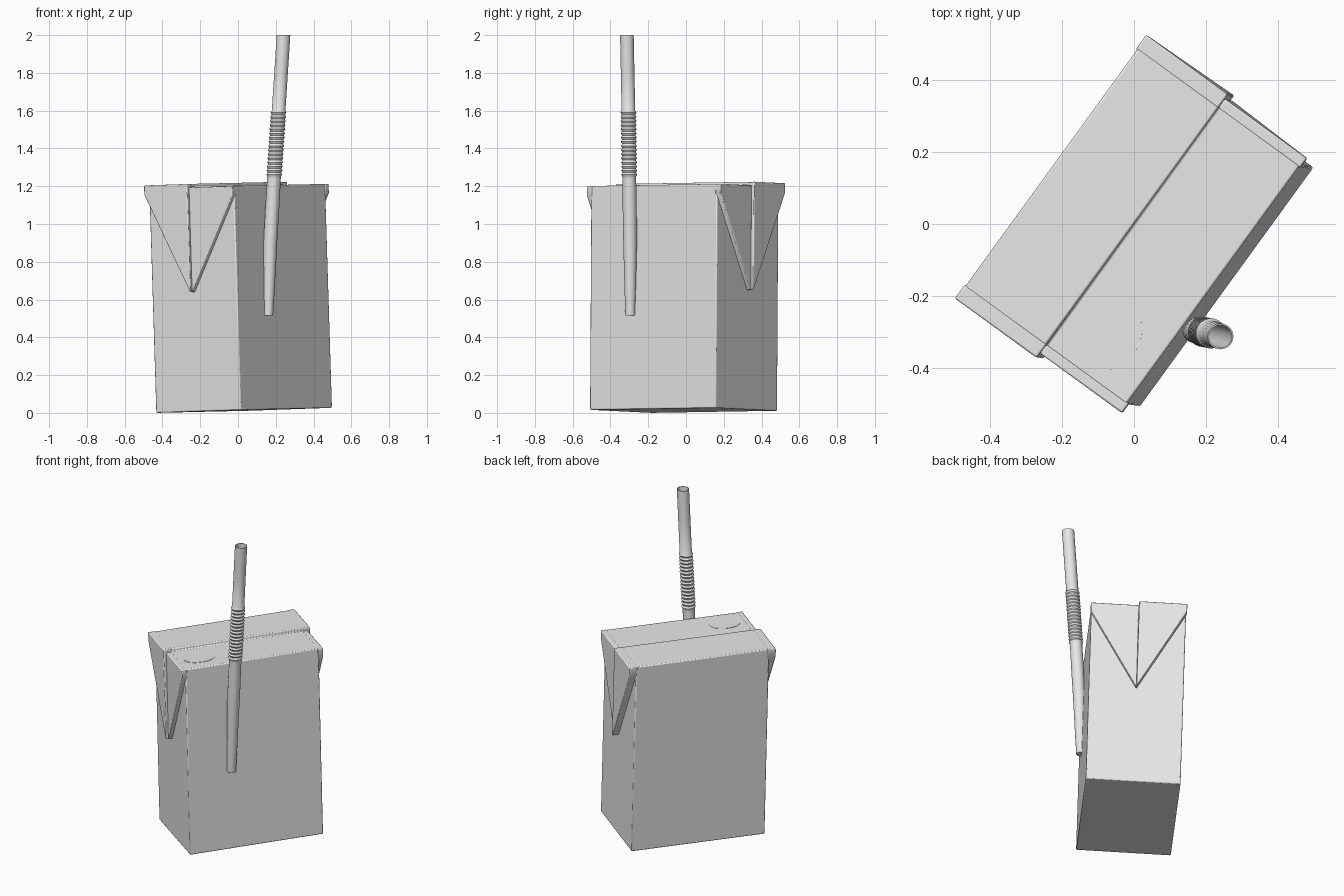
import bpy, bmesh, math
from mathutils import Matrix, Vector

if "Cube" in bpy.data.objects:
    bpy.data.objects.remove(bpy.data.objects["Cube"])

grey = bpy.data.materials.new("light_grey")
grey.diffuse_color = (0.8, 0.8, 0.8, 1)
grey.use_nodes = True
grey.node_tree.nodes["Principled BSDF"].inputs["Base Color"].default_value = grey.diffuse_color

# Carton frame: u = long side, v = short side, w = height, leaning slightly
w = Vector((-0.031, 0.006, 1)).normalized()
u = Vector((0.588, 0.809, 0))
u = (u - w * u.dot(w)).normalized()
v = w.cross(u)
frame = Matrix((u, v, w)).transposed().to_4x4()
frame.translation = (0.0325, -0.013, 0.0135)

HALF_U, HALF_V = 0.4125, 0.278
TOP_BACK, TOP_FRONT = 1.205, 1.186


def finish(name, bm, matrix=None, bevel=0, angle=35):
    bmesh.ops.recalc_face_normals(bm, faces=bm.faces[:])
    mesh = bpy.data.meshes.new(name)
    bm.to_mesh(mesh)
    bm.free()
    if matrix:
        mesh.transform(matrix)
    mesh.materials.append(grey)
    obj = bpy.data.objects.new(name, mesh)
    bpy.context.collection.objects.link(obj)
    if bevel:
        mod = obj.modifiers.new("soft_edges", 'BEVEL')
        mod.width = bevel
        mod.segments = 2
        mod.limit_method = 'ANGLE'
    bpy.ops.object.select_all(action='DESELECT')
    obj.select_set(True)
    bpy.context.view_layer.objects.active = obj
    bpy.ops.object.shade_smooth_by_angle(angle=math.radians(angle))
    return obj


def prism(name, profile, u0, u1, bevel):
    """Extrude a (v, w) outline along the long side of the carton."""
    bm = bmesh.new()
    face = bm.faces.new([bm.verts.new((u0, a, b)) for a, b in profile])
    new = bmesh.ops.extrude_face_region(bm, geom=[face])["geom"]
    bmesh.ops.translate(bm, vec=(u1 - u0, 0, 0),
                        verts=[g for g in new if isinstance(g, bmesh.types.BMVert)])
    return finish(name, bm, frame, bevel)


# Carton body with the stepped top seam
prism("carton_body", [(-HALF_V, 0), (HALF_V, 0), (HALF_V, TOP_BACK), (0, TOP_BACK),
                      (0, TOP_FRONT), (-HALF_V, TOP_FRONT)], -HALF_U, HALF_U, 0.006)

# Folded triangular ears at both ends; the back half is thicker and higher
for end, label in ((-1, "left"), (1, "right")):
    for s, half, top, thick in ((1, "back", TOP_BACK, 0.041), (-1, "front", TOP_FRONT, 0.026)):
        edge = s * (HALF_V + 0.004)
        prism(f"{label}_{half}_ear", [(0, top), (edge, top), (edge, top - 0.05), (0, 0.63)],
              end * (HALF_U - 0.008), end * (HALF_U + thick), 0.005)

# Thin oval straw-hole seal on the front half of the top
bm = bmesh.new()
bmesh.ops.create_cone(bm, cap_ends=True, segments=32, radius1=1, radius2=1, depth=1)
bmesh.ops.transform(bm, verts=bm.verts[:], matrix=Matrix.Translation((-0.285, -0.151, TOP_FRONT))
                    @ Matrix.Diagonal((0.092, 0.06, 0.004, 1)))
finish("straw_hole_seal", bm, frame)

# Straw centre line as (z, x, y)
PATH = [(0.515, 0.160, -0.295), (0.9, 0.171, -0.296), (1.25, 0.191, -0.300),
        (1.6, 0.215, -0.305), (2.0, 0.241, -0.313)]


def centre(z):
    for (z0, x0, y0), (z1, x1, y1) in zip(PATH, PATH[1:]):
        if z <= z1:
            t = (z - z0) / (z1 - z0)
            return x0 + t * (x1 - x0), y0 + t * (y1 - y0)
    return PATH[-1][1:]


# Straw outline: tapered foot, ribbed bend, open top with inner wall
rings = [(0.515, 0.026), (0.65, 0.030), (0.9, 0.036), (1.07, 0.037), (1.24, 0.036)]
RIBS = 16
for i in range(RIBS):
    z = 1.25 + 0.35 * i / RIBS
    rings += [(z, 0.036), (z + 0.011, 0.042)]
rings += [(1.6, 0.036), (1.8, 0.036), (2.0, 0.036), (2.0, 0.032), (1.6, 0.032),
          (1.25, 0.032), (0.9, 0.031), (0.65, 0.025)]

SIDES = 24
bm = bmesh.new()
loops = []
for z, r in rings:
    cx, cy = centre(z)
    loops.append([bm.verts.new((cx + r * math.cos(math.tau * k / SIDES),
                                cy + r * math.sin(math.tau * k / SIDES), z))
                  for k in range(SIDES)])
for a, b in zip(loops, loops[1:]):
    for k in range(SIDES):
        n = (k + 1) % SIDES
        bm.faces.new((a[k], a[n], b[n], b[k]))
bm.faces.new(loops[0])
bm.faces.new(loops[-1])
finish("drinking_straw", bm)
